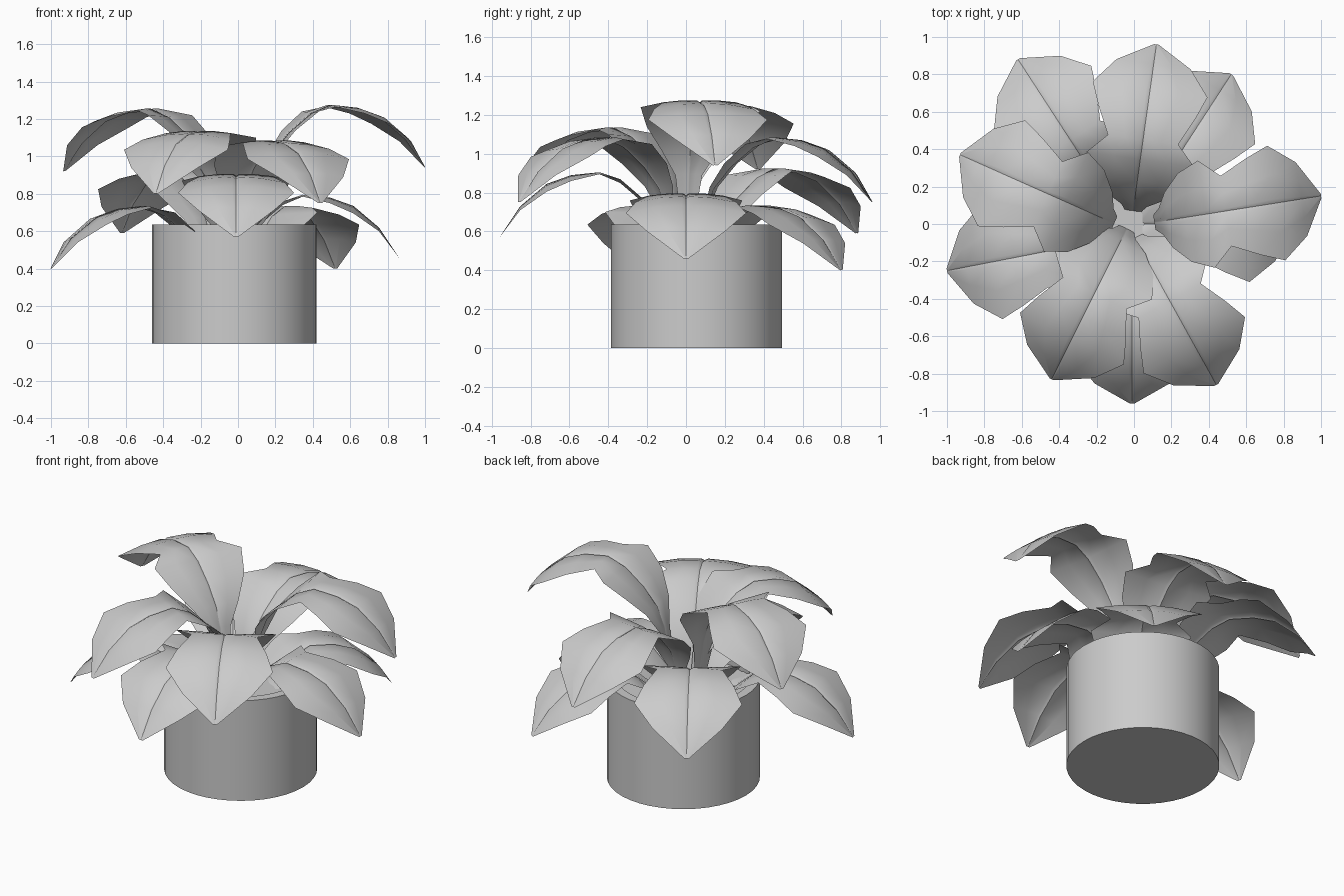
import bpy, bmesh, math
from mathutils import Vector

if "Cube" in bpy.data.objects:
    bpy.data.objects.remove(bpy.data.objects["Cube"])


def finish(name, bm, angle):
    me = bpy.data.meshes.new(name)
    bmesh.ops.recalc_face_normals(bm, faces=bm.faces[:])
    bm.to_mesh(me)
    bm.free()
    ob = bpy.data.objects.new(name, me)
    bpy.context.collection.objects.link(ob)
    bpy.ops.object.select_all(action='DESELECT')
    ob.select_set(True)
    bpy.context.view_layer.objects.active = ob
    bpy.ops.object.shade_smooth_by_angle(angle=math.radians(angle))
    return ob


# pot: revolved profile with a rim and a recessed soil disc
def pot(cx, cy, segs=40):
    profile = [(0.44, 0.0), (0.44, 0.635), (0.385, 0.635), (0.385, 0.58)]
    bm = bmesh.new()
    rings = []
    for r, z in profile:
        rings.append([bm.verts.new((cx + r * math.cos(2 * math.pi * i / segs),
                                    cy + r * math.sin(2 * math.pi * i / segs), z))
                      for i in range(segs)])
    for a, b in zip(rings, rings[1:]):
        for i in range(segs):
            j = (i + 1) % segs
            bm.faces.new((a[i], a[j], b[j], b[i]))
    bm.faces.new(rings[0])
    bm.faces.new(rings[-1])
    finish("pot", bm, 30)


# leaf sections: fraction of length, half width, height above tip, edge rise
SECTIONS = [(0.07, 0.04, -0.25, 0), (0.105, 0.07, -0.05, 0), (0.15, 0.15, 0.07, 0.01),
            (0.24, 0.24, 0.18, 0.02), (0.36, 0.29, 0.28, 0.02), (0.47, 0.19, 0.325, 0),
            (0.62, 0.26, 0.31, -0.02), (0.75, 0.31, 0.265, -0.03),
            (0.89, 0.20, 0.15, -0.01), (1.0, 0.012, 0.0, 0)]
# cross-section: position across, raise beside the midrib crease, share of edge rise
CROSS = [(-1, 0, 1), (-0.5, 0.01, 0.3), (-0.07, 0.01, 0), (0, 0, 0),
         (0.07, 0.01, 0), (0.5, 0.01, 0.3), (1, 0, 1)]
LENGTH = 0.97


def leaf(name, tip, heading):
    d = Vector((math.cos(math.radians(heading)), math.sin(math.radians(heading)), 0))
    side = Vector((-d.y, d.x, 0))
    tip = Vector(tip)
    bm = bmesh.new()
    rows = []
    for f, w, dz, rise in SECTIONS:
        c = tip - d * LENGTH * (1 - f)
        c.z = max(tip.z + dz, 0.56) if f < 0.22 else tip.z + dz
        rows.append([bm.verts.new(c + side * t * w + Vector((0, 0, min(h, w * 0.1) + rise * s)))
                     for t, h, s in CROSS])
    for a, b in zip(rows, rows[1:]):
        for i in range(len(CROSS) - 1):
            bm.faces.new((a[i], b[i], b[i + 1], a[i + 1]))
    finish(name, bm, 40)


pot(-0.02, 0.055)

# upper whorl of leaves: tip position and heading
upper = [((1.0, 0.15, 0.94), 9), ((0.12, 0.96, 0.75), 82),
         ((-0.93, 0.37, 0.92), 156), ((-0.44, -0.83, 0.80), 243.5),
         ((0.44, -0.86, 0.75), 299)]
# lower whorl of leaves
lower = [((0.86, 0.0, 0.46), 0), ((0.52, 0.80, 0.40), 57),
         ((-0.62, 0.88, 0.59), 123), ((-1.0, -0.25, 0.40), 191),
         ((-0.01, -0.96, 0.57), 270)]
for label, group in (("upper_leaf", upper), ("lower_leaf", lower)):
    for n, (tip, heading) in enumerate(group, 1):
        leaf(f"{label}_{n}", tip, heading)
